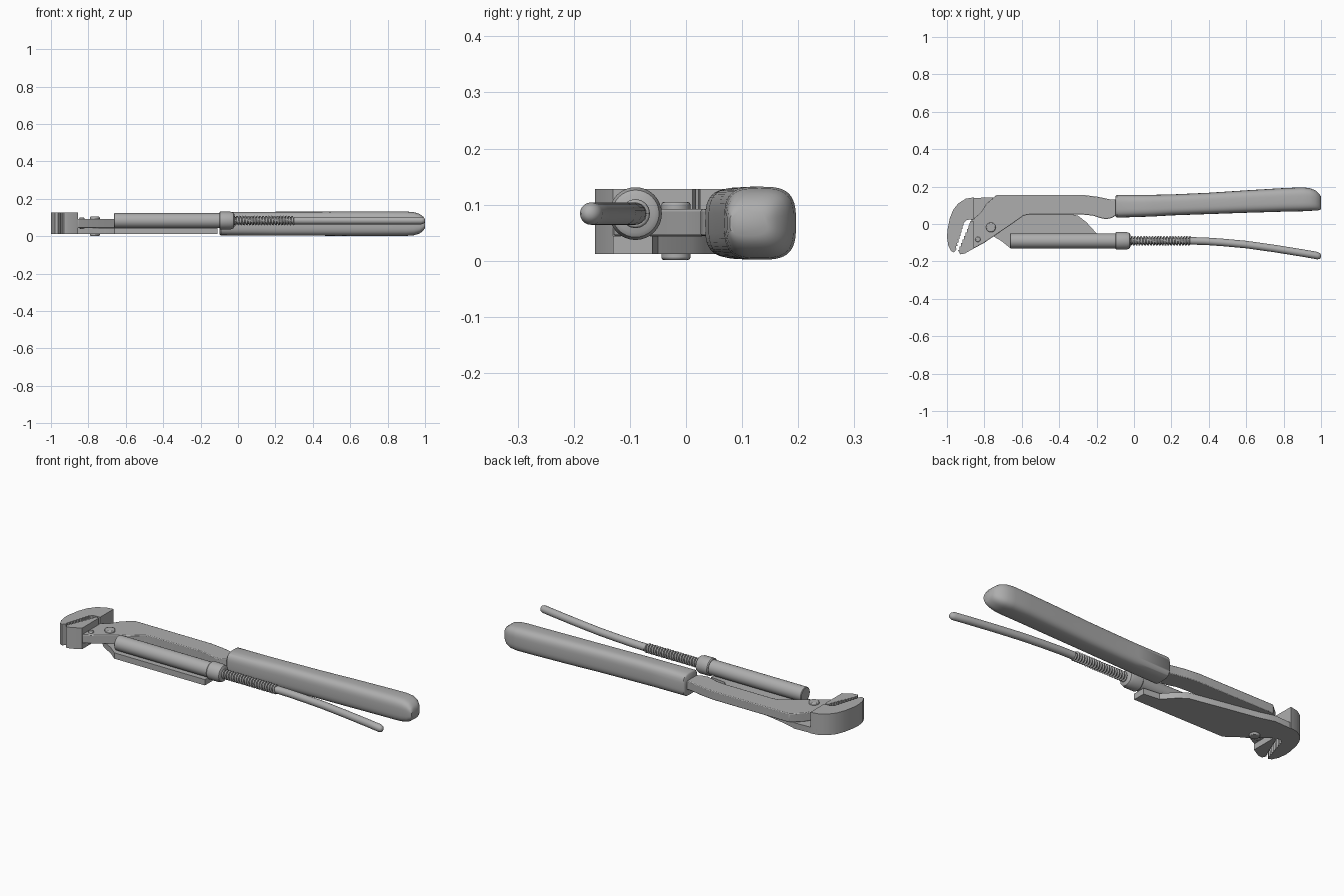
import bpy, bmesh, math
from mathutils import Vector

cube = bpy.data.objects.get("Cube")
if cube:
    bpy.data.objects.remove(cube)

steel = bpy.data.materials.new("steel_grey")
steel.use_nodes = True
steel.diffuse_color = (0.42, 0.42, 0.42, 1)
steel.node_tree.nodes["Principled BSDF"].inputs["Base Color"].default_value = (0.42, 0.42, 0.42, 1)


def finish(bm, name, bevel=0, angle=35):
    bmesh.ops.recalc_face_normals(bm, faces=bm.faces)
    mesh = bpy.data.meshes.new(name)
    bm.to_mesh(mesh)
    bm.free()
    ob = bpy.data.objects.new(name, mesh)
    bpy.context.collection.objects.link(ob)
    mesh.materials.append(steel)
    if bevel:
        mod = ob.modifiers.new("Bevel", 'BEVEL')
        mod.width, mod.segments, mod.limit_method = bevel, 2, 'ANGLE'
    bpy.ops.object.select_all(action='DESELECT')
    ob.select_set(True)
    bpy.context.view_layer.objects.active = ob
    bpy.ops.object.shade_smooth_by_angle(angle=math.radians(angle))
    return ob


def plate(name, outline, z0, z1, bevel=0):
    """Flat outline extruded from z0 to z1."""
    bm = bmesh.new()
    face = bm.faces.new([bm.verts.new((x, y, z0)) for x, y in outline])
    top = bmesh.ops.extrude_face_region(bm, geom=[face])["geom"]
    for v in top:
        if isinstance(v, bmesh.types.BMVert):
            v.co.z = z1
    return finish(bm, name, bevel)


def loft(name, rings, power=2, sides=32, angle=35):
    """Closed skin through (x, y, z, y_radius, z_radius) sections along x."""
    bm = bmesh.new()
    loops = []
    for x, y, z, ry, rz in rings:
        loop = []
        for i in range(sides):
            a = 2 * math.pi * i / sides
            c, s = math.cos(a), math.sin(a)
            loop.append(bm.verts.new((
                x, y + ry * math.copysign(abs(c) ** (2 / power), c),
                z + rz * math.copysign(abs(s) ** (2 / power), s))))
        loops.append(loop)
    for a, b in zip(loops, loops[1:]):
        for i in range(sides):
            j = (i + 1) % sides
            bm.faces.new((a[i], a[j], b[j], b[i]))
    bm.faces.new(loops[0])
    bm.faces.new(loops[-1])
    return finish(bm, name, angle=angle)


def teeth(start, end, count, depth):
    """Saw-tooth points from start to end, cut to the right of travel."""
    a, b = Vector(start), Vector(end)
    step = (b - a) / count
    side = Vector((step.y, -step.x)).normalized() * depth
    pts = []
    for i in range(count):
        pts += [a + step * i, a + step * (i + 0.8) + side]
    return [tuple(p) for p in pts] + [end]


def pin(name, x, y, z0, z1, radius):
    bm = bmesh.new()
    bmesh.ops.create_cone(bm, cap_ends=True, segments=24, radius1=radius,
                          radius2=radius, depth=z1 - z0)
    bmesh.ops.translate(bm, verts=bm.verts, vec=(x, y, (z0 + z1) / 2))
    finish(bm, name, 0.005)


# Hooked fixed jaw and the thin plate that carries it
plate("hook_jaw", [(-0.855, 0.143), (-0.9, 0.135), (-0.94, 0.11), (-0.967, 0.075),
                   (-0.985, 0.03), (-0.997, -0.03), (-1.0, -0.07), (-0.993, -0.115),
                   (-0.978, -0.145), (-0.962, -0.152)]
      + teeth((-0.95, -0.135), (-0.905, 0.01), 8, -0.006)
      + [(-0.895, 0.022), (-0.855, 0.025)], 0.012, 0.128)
plate("base_plate", [(-0.89, 0.137), (-0.76, 0.143), (-0.68, 0.12), (-0.5, 0.085),
                     (-0.3, 0.045), (-0.255, 0.01), (-0.2, -0.05), (-0.11, -0.06),
                     (-0.11, -0.13), (-0.66, -0.13), (-0.71, -0.09), (-0.78, -0.05),
                     (-0.83, 0.0), (-0.875, 0.024)], 0.012, 0.044)

# Moving jaw and the bar that runs back to the grip
plate("moving_jaw", [(-0.855, 0.012), (-0.872, 0.018)]
      + teeth((-0.878, 0.01), (-0.94, -0.14), 8, -0.006)
      + [(-0.93, -0.162), (-0.905, -0.158), (-0.855, -0.13)], 0.012, 0.128)
plate("handle_bar", [(-0.735, 0.155), (-0.79, 0.108), (-0.82, 0.06), (-0.87, 0.018),
                     (-0.89, -0.1), (-0.855, -0.13), (-0.8, -0.1), (-0.66, -0.005),
                     (-0.59, 0.045), (-0.56, 0.05), (-0.27, 0.05), (-0.22, 0.045),
                     (-0.18, 0.032), (-0.15, 0.026), (-0.12, 0.032), (-0.08, 0.055),
                     (-0.08, 0.13), (-0.12, 0.13), (-0.19, 0.145), (-0.27, 0.155)],
      0.044, 0.092, 0.004)
pin("pivot_rivet", -0.765, -0.018, 0.001, 0.105, 0.026)
pin("jaw_pin", -0.835, -0.082, 0.04, 0.1, 0.014)

# Rounded grip with a domed end
zc = 0.067
loft("grip", [(-0.098, 0.095, zc, 0.054, 0.056), (-0.092, 0.095, zc, 0.061, 0.062),
              (0.1, 0.098, zc, 0.058, 0.063), (0.2, 0.102, zc, 0.056, 0.064),
              (0.4, 0.11, zc, 0.057, 0.064), (0.6, 0.12, zc, 0.06, 0.065),
              (0.8, 0.129, zc, 0.063, 0.065), (0.9, 0.132, zc, 0.064, 0.065),
              (0.94, 0.131, zc, 0.061, 0.062), (0.97, 0.126, zc, 0.054, 0.053),
              (0.99, 0.118, zc, 0.044, 0.038), (1.0, 0.112, zc, 0.034, 0.022)],
     power=3.2, sides=48, angle=50)

# Adjusting tube and collar
ty, tz = -0.09, 0.084


def turned(name, sections):
    loft(name, [(x, ty, tz, r, r) for x, r in sections])


turned("adjuster_tube", [(-0.663, 0.037), (-0.66, 0.04), (-0.1, 0.04)])
turned("adjuster_collar", [(-0.1, 0.043), (-0.095, 0.047), (-0.04, 0.047),
                           (-0.025, 0.042), (-0.02, 0.034)])

# Bent release rod with a rounded tip
path = [(-0.05, ty, 0.016), (0.298, ty, 0.016), (0.3, ty, 0.02), (0.38, -0.092, 0.02),
        (0.48, -0.099, 0.02), (0.6, -0.11, 0.02), (0.75, -0.131, 0.02),
        (0.9, -0.155, 0.02), (0.98, -0.169, 0.02), (0.994, -0.171, 0.015),
        (1.0, -0.172, 0.006)]
loft("release_rod", [(x, y, tz, r, r) for x, y, r in path], sides=20, angle=50)

# Coil spring swept as a small tube around the rod
turns, per_turn, wire = 21, 16, 6
bm = bmesh.new()
previous = None
for i in range(turns * per_turn + 1):
    a = 2 * math.pi * i / per_turn
    x = -0.025 + 0.325 * i / (turns * per_turn)
    ring = []
    for k in range(wire):
        b = 2 * math.pi * k / wire
        r = 0.0205 + 0.0055 * math.cos(b)
        ring.append(bm.verts.new((x + 0.0055 * math.sin(b),
                                  ty + r * math.cos(a), tz + r * math.sin(a))))
    if previous:
        for k in range(wire):
            n = (k + 1) % wire
            bm.faces.new((previous[k], previous[n], ring[n], ring[k]))
    else:
        bm.faces.new(ring)
    previous = ring
bm.faces.new(previous)
finish(bm, "coil_spring", angle=70)
